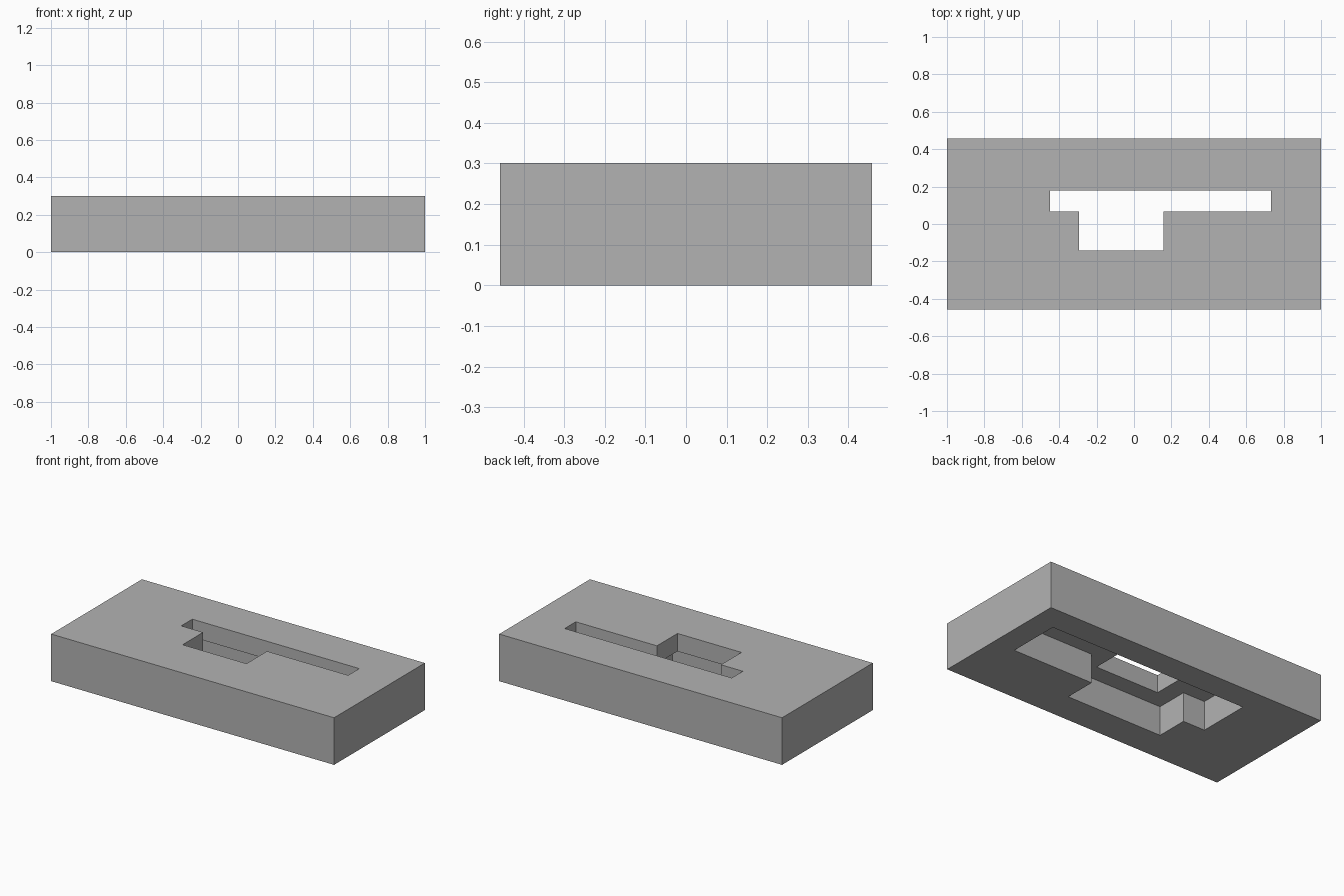
import bpy
import bmesh

default = bpy.data.objects.get("Cube")
if default:
    bpy.data.objects.remove(default, do_unlink=True)

grey = bpy.data.materials.new("plain grey")
grey.use_nodes = True
colour = (0.45, 0.45, 0.45, 1)
grey.diffuse_color = colour
grey.node_tree.nodes["Principled BSDF"].inputs["Base Color"].default_value = colour


def prism(name, outline, bottom, top):
    """Extrude a flat outline between two heights."""
    bm = bmesh.new()
    face = bm.faces.new([bm.verts.new((x, y, bottom)) for x, y in outline])
    extruded = bmesh.ops.extrude_face_region(bm, geom=[face])["geom"]
    moved = [g for g in extruded if isinstance(g, bmesh.types.BMVert)]
    bmesh.ops.translate(bm, verts=moved, vec=(0, 0, top - bottom))
    bmesh.ops.recalc_face_normals(bm, faces=bm.faces)
    mesh = bpy.data.meshes.new(name)
    bm.to_mesh(mesh)
    bm.free()
    mesh.materials.append(grey)
    obj = bpy.data.objects.new(name, mesh)
    bpy.context.collection.objects.link(obj)
    return obj


def slot_outline(grow):
    """Long slot with an offset tab towards the front, widened by grow."""
    left, right = -0.448 - grow, 0.733 + grow
    tab_left, tab_right = -0.293 - grow, 0.159 + grow
    back, step, front = 0.178 + grow, 0.066 - grow, -0.141 - grow
    return [(left, back), (left, step), (tab_left, step), (tab_left, front),
            (tab_right, front), (tab_right, step), (right, step), (right, back)]


def cut(target, cutter):
    """Subtract a cutter, then discard it."""
    cutter.hide_render = True
    mod = target.modifiers.new("cut", "BOOLEAN")
    mod.operation = "DIFFERENCE"
    mod.solver = "EXACT"
    mod.object = cutter
    bpy.context.view_layer.objects.active = target
    bpy.ops.object.modifier_apply(modifier=mod.name)
    bpy.data.objects.remove(cutter, do_unlink=True)


# Solid block
W, D, H = 1.0, 0.458, 0.301
block = prism("slotted_block", [(-W, -D), (W, -D), (W, D), (-W, D)], 0, H)

# Wider recess in the underside, then the slot right through the top plate
RIM = 0.114
cut(block, prism("recess_cutter", slot_outline(RIM), -0.1, H - RIM))
cut(block, prism("slot_cutter", slot_outline(0), -0.1, H + 0.1))
